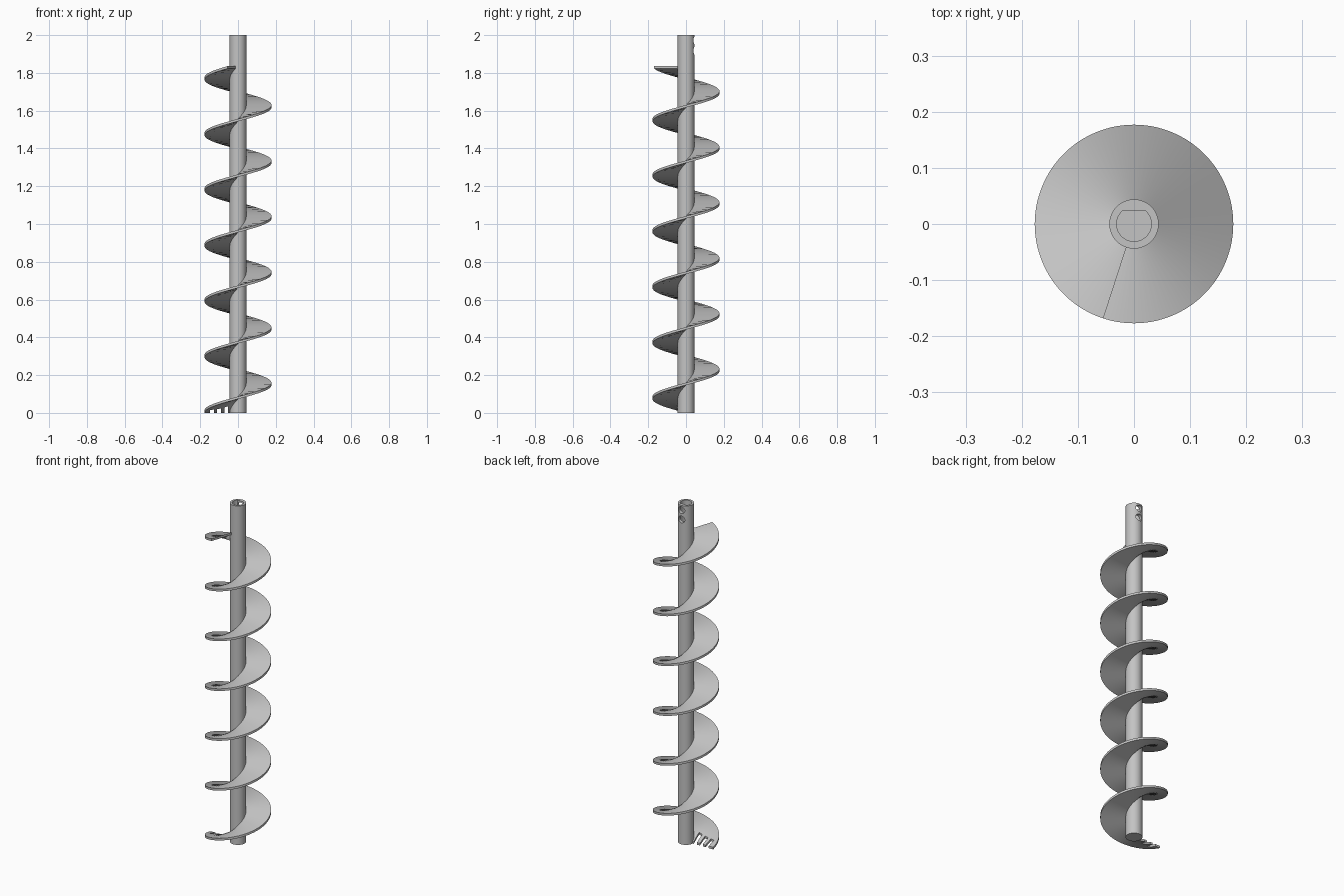
import bpy, bmesh, math
from mathutils import Matrix

SHAFT_R, FLIGHT_R, PITCH, THICK = 0.044, 0.177, 0.294, 0.013
START, TURNS = math.pi, 6.2
SEGS_PER_TURN = 80

if "Cube" in bpy.data.objects:
    bpy.data.objects.remove(bpy.data.objects["Cube"])

steel = bpy.data.materials.new("grey_steel")
steel.use_nodes = True
GREY = (0.55, 0.55, 0.55, 1)
steel.diffuse_color = GREY
steel.node_tree.nodes["Principled BSDF"].inputs["Base Color"].default_value = GREY


def make_object(name, bm, helper=False):
    bmesh.ops.recalc_face_normals(bm, faces=bm.faces)
    mesh = bpy.data.meshes.new(name)
    bm.to_mesh(mesh)
    bm.free()
    mesh.materials.append(steel)
    obj = bpy.data.objects.new(name, mesh)
    bpy.context.collection.objects.link(obj)
    obj.hide_render = helper
    return obj


def add_prism(bm, outline, z0, z1):
    """Closed solid standing on a 2D outline."""
    rings = [[bm.verts.new((x, y, z)) for x, y in outline] for z in (z0, z1)]
    for ring in rings:
        bm.faces.new(ring)
    n = len(outline)
    for i in range(n):
        j = (i + 1) % n
        bm.faces.new((rings[0][i], rings[0][j], rings[1][j], rings[1][i]))


def circle(radius, count):
    return [(radius * math.cos(math.tau * i / count),
             radius * math.sin(math.tau * i / count)) for i in range(count)]


def cut(obj, cutter):
    mod = obj.modifiers.new("cut", "BOOLEAN")
    mod.operation, mod.solver, mod.object = "DIFFERENCE", "EXACT", cutter
    bpy.context.view_layer.objects.active = obj
    bpy.ops.object.modifier_apply(modifier=mod.name)
    bpy.data.objects.remove(cutter)


# Central shaft
bm = bmesh.new()
add_prism(bm, circle(SHAFT_R, 64), 0, 2)
shaft = make_object("shaft", bm)

# D-shaped drive socket in the shaft top
bm = bmesh.new()
add_prism(bm, [(x, y) for x, y in circle(0.031, 64) if y < 0.024], 1.84, 2.1)
cut(shaft, make_object("socket_cutter", bm, True))

# Two set-screw holes through the back wall into the socket
for z in (1.972, 1.917):
    bm = bmesh.new()
    add_prism(bm, circle(0.02, 32), 0, 0.08)
    turn = Matrix.Translation((0, 0, z)) @ Matrix.Rotation(-math.pi / 2, 4, "X")
    bmesh.ops.transform(bm, matrix=turn, verts=bm.verts)
    cut(shaft, make_object("screw_hole_cutter", bm, True))

# Helical flight, first as a single sheet
bm = bmesh.new()
steps = round(TURNS * SEGS_PER_TURN)
rows = []
for i in range(steps + 1):
    t = TURNS * i / steps
    a = START + math.tau * t
    rows.append([bm.verts.new((r * math.cos(a), r * math.sin(a), PITCH * t))
                 for r in (SHAFT_R - 0.004, FLIGHT_R)])
for low, high in zip(rows, rows[1:]):
    bm.faces.new((low[0], low[1], high[1], high[0]))

# Slots that leave digging teeth on the leading edge
SLOT_X, SLOT_HALF, SLOT_END = (-0.138, -0.1, -0.062), 0.01, -0.05


def leading_faces():
    return [f for f in bm.faces if f.calc_center_median().z < PITCH / 5]


planes = [((x + s * SLOT_HALF, 0, 0), (1, 0, 0)) for x in SLOT_X for s in (-1, 1)]
planes.append(((0, SLOT_END, 0), (0, 1, 0)))
for point, normal in planes:
    faces = leading_faces()
    edges = {e for f in faces for e in f.edges}
    verts = {v for f in faces for v in f.verts}
    bmesh.ops.bisect_plane(bm, geom=list(verts) + list(edges) + faces,
                           dist=1e-6, plane_co=point, plane_no=normal)
slot_faces = []
for f in leading_faces():
    c = f.calc_center_median()
    if c.y > SLOT_END and any(abs(c.x - x) < SLOT_HALF for x in SLOT_X):
        slot_faces.append(f)
bmesh.ops.delete(bm, geom=slot_faces, context="FACES")

# Thicken the sheet upward
grown = bmesh.ops.extrude_face_region(bm, geom=bm.faces[:])["geom"]
bmesh.ops.translate(bm, vec=(0, 0, THICK),
                    verts=[g for g in grown if isinstance(g, bmesh.types.BMVert)])
flight = make_object("spiral_flight", bm)

# Smooth shading with sharp edges kept
for obj in (shaft, flight):
    bpy.ops.object.select_all(action="DESELECT")
    obj.select_set(True)
    bpy.context.view_layer.objects.active = obj
    bpy.ops.object.shade_smooth_by_angle(angle=math.radians(35))
